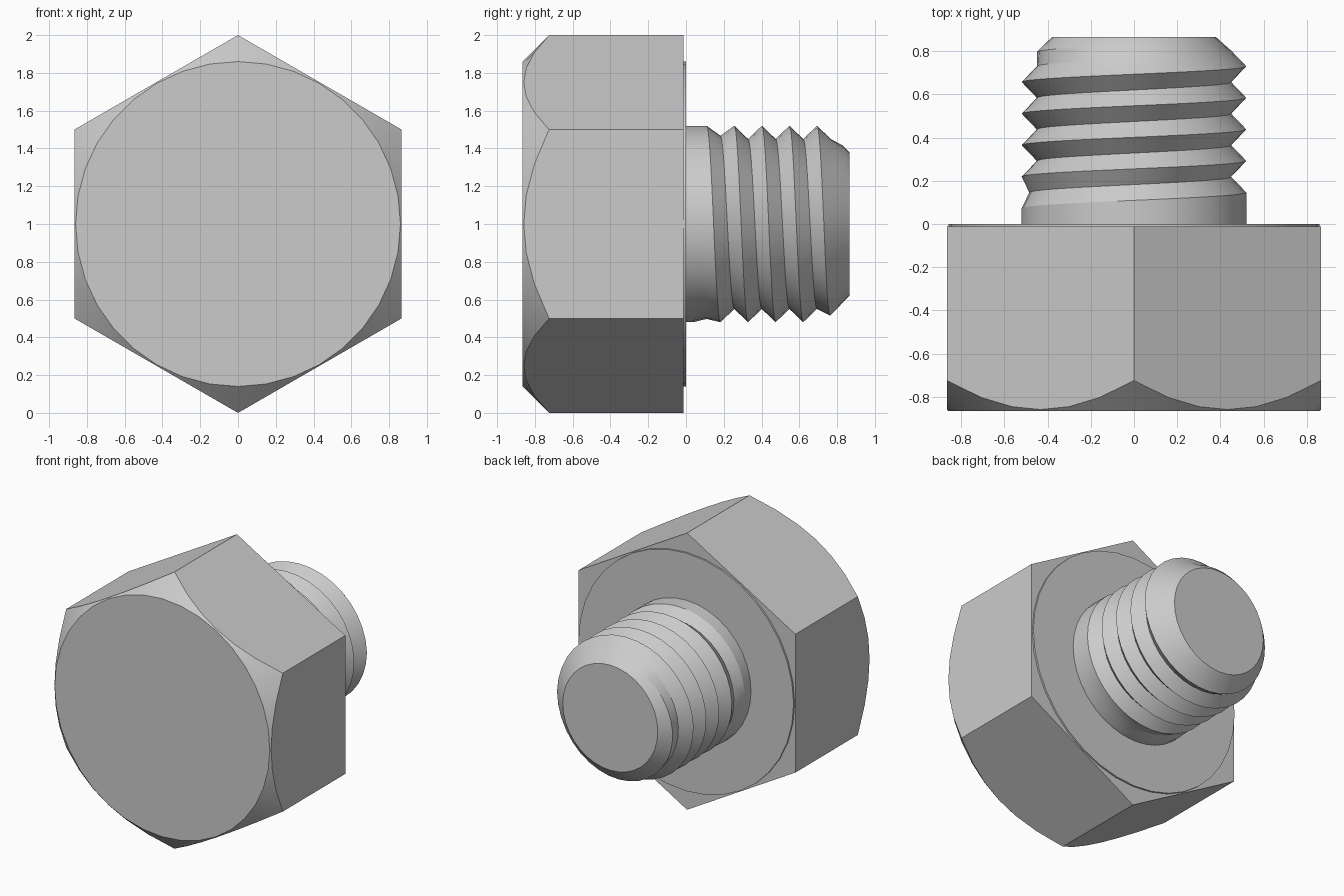
import bpy, bmesh
from math import cos, sin, pi, radians

if "Cube" in bpy.data.objects:
    bpy.data.objects.remove(bpy.data.objects["Cube"])


def point(bm, angle, r, y):
    """Vertex at an angle around the bolt axis (along y, at z = 1)."""
    return bm.verts.new((r * cos(angle), y, 1 - r * sin(angle)))


def finish(bm, name):
    bmesh.ops.recalc_face_normals(bm, faces=bm.faces)
    mesh = bpy.data.meshes.new(name)
    bm.to_mesh(mesh)
    bm.free()
    ob = bpy.data.objects.new(name, mesh)
    bpy.context.collection.objects.link(ob)
    bpy.ops.object.select_all(action='DESELECT')
    ob.select_set(True)
    bpy.context.view_layer.objects.active = ob
    bpy.ops.object.shade_smooth_by_angle(angle=radians(25))
    return ob


FRONT, END = -0.865, 0.865

# Hex head: round front face, conical chamfer, flats, thin washer face behind
bm = bmesh.new()
SIDES, APOTHEM, FACE_R, BACK = 36, 0.866, 0.86, -0.012
rings = []
for i in range(SIDES):
    a = 2 * pi * i / SIDES
    off = radians((i * 360 / SIDES + 30) % 60 - 30)
    hex_r = APOTHEM / cos(off)
    rings.append([point(bm, a, FACE_R, FRONT),
                  point(bm, a, hex_r, FRONT + hex_r - FACE_R),
                  point(bm, a, hex_r, BACK),
                  point(bm, a, FACE_R, BACK),
                  point(bm, a, FACE_R, 0)])
for i in range(SIDES):
    p, q = rings[i], rings[(i + 1) % SIDES]
    for k in range(4):
        bm.faces.new((p[k], q[k], q[k + 1], p[k + 1]))
bm.faces.new([c[0] for c in rings])
bm.faces.new([c[4] for c in rings])
finish(bm, "hex_head")

# Threaded shank: helical crests and roots, fading in at the head
# and tapering into the chamfered tip over the last turn
bm = bmesh.new()
STEPS, TURNS, PITCH = 36, 5, 0.146
CREST, ROOT, TIP = 0.52, 0.45, 0.38
cols = []
for i in range(STEPS):
    f = i / STEPS
    a = 2 * pi * f
    col = [point(bm, a, CREST, -0.01)]
    for k in range(TURNS):
        root = CREST - (CREST - ROOT) * f if k == 0 else ROOT
        col.append(point(bm, a, CREST, PITCH * (k + f)))
        col.append(point(bm, a, root, PITCH * (k + f + 0.5)))
    last = PITCH * TURNS
    col.append(point(bm, a, CREST + (TIP - CREST) * f, last + (END - last) * f))
    col.append(point(bm, a, TIP, END))
    cols.append(col)

for p, q in zip(cols, cols[1:-1]):
    for k in range(len(p) - 1):
        if p is cols[0] and k == len(p) - 2:
            continue
        bm.faces.new((p[k], q[k], q[k + 1], p[k + 1]))
# Last full column and seam, where every row steps up by one pitch
p, q = cols[-2], cols[-1]
for k in range(len(p) - 1):
    bm.faces.new((p[k], q[k], q[k + 1], p[k + 1]))
first, tail = cols[0], cols[-1]
join = point(bm, 0, ROOT, PITCH * (TURNS + 0.5))
bm.faces.new((first[-2], cols[1][-2], cols[1][-1], first[-1], join))
shifted = first[3:-1] + [join, first[-1]]
bm.faces.new((tail[0], first[0], first[1], first[2], first[3], tail[1]))
for k in range(1, len(tail) - 2):
    bm.faces.new((tail[k], shifted[k - 1], shifted[k], tail[k + 1]))
bm.faces.new((tail[-2], first[-1], tail[-1]))
bm.faces.new([c[-1] for c in cols])
bm.faces.new([c[0] for c in cols])
finish(bm, "threaded_shank")
